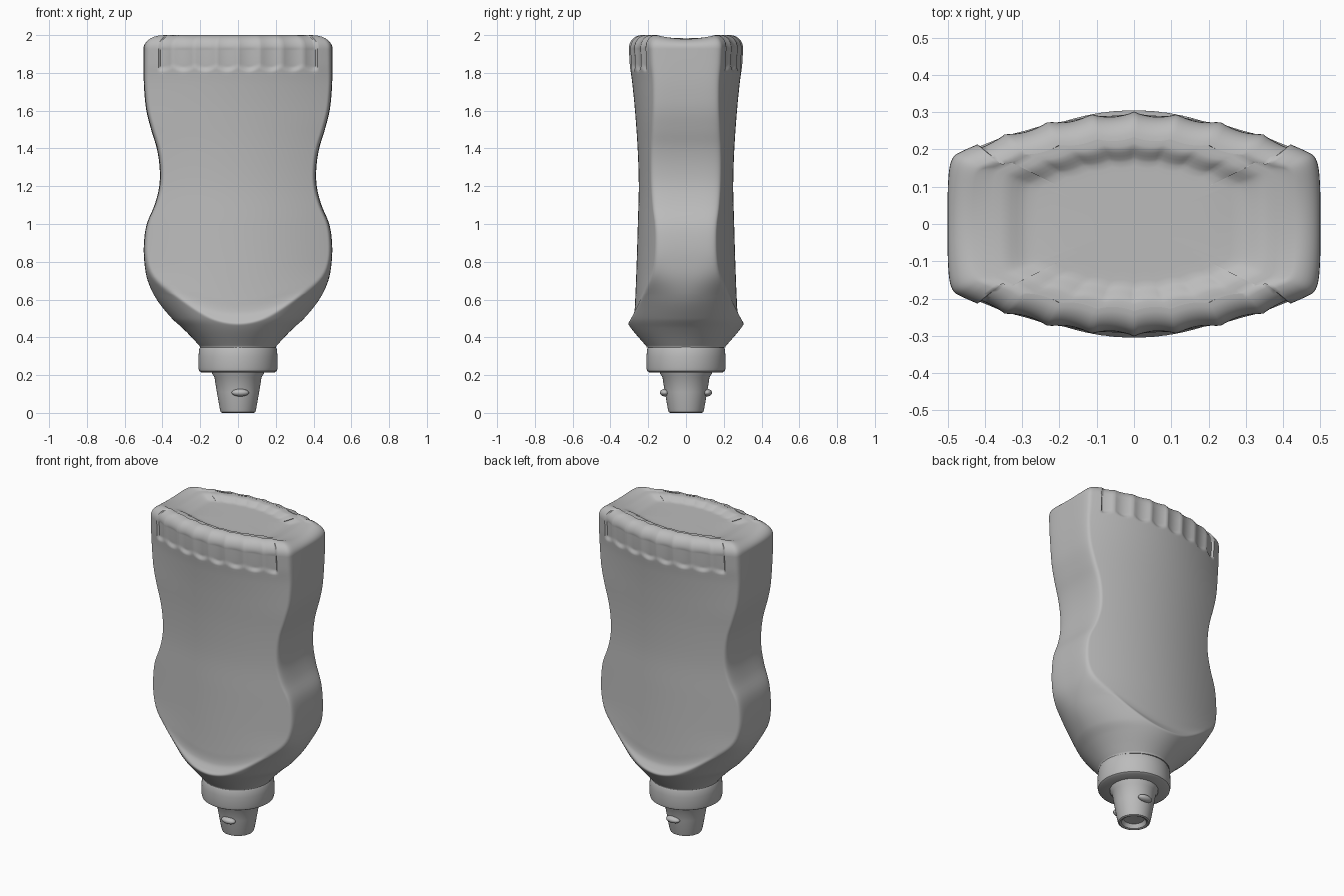
import bpy, bmesh, math

if "Cube" in bpy.data.objects:
    bpy.data.objects.remove(bpy.data.objects["Cube"])

grey = bpy.data.materials.new("plain grey")
grey.diffuse_color = (0.5, 0.5, 0.5, 1)
grey.use_nodes = True
grey.node_tree.nodes["Principled BSDF"].inputs["Base Color"].default_value = grey.diffuse_color
SIDES = 256


def table(points, z):
    """Smooth curve through (z, value) points."""
    if z <= points[0][0]:
        return points[0][1]
    if z >= points[-1][0]:
        return points[-1][1]
    n = len(points) - 1
    i = max(j for j in range(n) if points[j][0] <= z)

    def slope(j):
        a, b = points[max(j - 1, 0)], points[min(j + 1, n)]
        return (b[1] - a[1]) / (b[0] - a[0])
    (z0, v0), (z1, v1) = points[i], points[i + 1]
    h = z1 - z0
    t = (z - z0) / h
    return ((2*t**3 - 3*t*t + 1) * v0 + (t**3 - 2*t*t + t) * h * slope(i)
            + (3*t*t - 2*t**3) * v1 + (t**3 - t*t) * h * slope(i + 1))


def smooth(a, b, v):
    t = min(max((v - a) / (b - a), 0), 1)
    return t * t * (3 - 2 * t)


def soft_min(a, b, k):
    h = max(k - abs(a - b), 0) / k
    return min(a, b) - h * h * k / 4


def loft(name, rings, angle=40):
    """Skin a stack of closed rings and cap both ends."""
    bm = bmesh.new()
    rows = [[bm.verts.new(p) for p in ring] for ring in rings]
    n = len(rows[0])
    for a, b in zip(rows, rows[1:]):
        for i in range(n):
            j = (i + 1) % n
            bm.faces.new((a[i], a[j], b[j], b[i]))
    bm.faces.new(rows[0][::-1])
    bm.faces.new(rows[-1])
    bmesh.ops.recalc_face_normals(bm, faces=bm.faces)
    me = bpy.data.meshes.new(name)
    bm.to_mesh(me)
    bm.free()
    return finish(bpy.data.objects.new(name, me), angle)


def finish(ob, angle=40):
    if ob.name not in bpy.context.collection.objects:
        bpy.context.collection.objects.link(ob)
    ob.data.materials.append(grey)
    bpy.ops.object.select_all(action='DESELECT')
    ob.select_set(True)
    bpy.context.view_layer.objects.active = ob
    bpy.ops.object.shade_smooth_by_angle(angle=math.radians(angle))
    return ob


def lathe(name, profile, n=64):
    return loft(name, [[(r * math.cos(2*math.pi*i/n), r * math.sin(2*math.pi*i/n), z)
                        for i in range(n)] for r, z in profile])


# bottle outline: half width, full depth, face depth and squareness by height
WIDTH = [(.35, .20), (.4, .245), (.45, .295), (.5, .35), (.6, .43), (.7, .478), (.8, .496),
         (.9, .498), (1, .483), (1.1, .442), (1.2, .417), (1.3, .415), (1.4, .43),
         (1.5, .46), (1.6, .485), (1.7, .496), (1.8, .5), (2, .5)]
DEPTH = [(.35, .208), (.47, .306), (.55, .332), (.7, .34), (2, .345)]
FACE = [(.35, .335), (.46, .315), (.49, .295), (.53, .275), (.6, .269), (.8, .261), (1, .255),
        (1.2, .25), (1.4, .256), (1.6, .27), (1.75, .285), (1.85, .298), (2, .304)]
SQUARE = [(.35, 2), (.62, 2.05), (.85, 3.6), (2, 4)]
PITCH = .115


def section(z):
    w, d, n = table(WIDTH, z), table(DEPTH, z), table(SQUARE, z)
    ring = []
    for i in range(SIDES):
        a = 2 * math.pi * i / SIDES
        c, s = math.cos(a), math.sin(a)
        r = (abs(c)**n + abs(s)**n) ** (-1 / n)
        x, y = w * c * r, d * abs(s) * r
        # label faces slice the body
        face = table(FACE, z - .9 * x * x * (1 - smooth(.6, .8, z)))
        face -= (.42 + .08 * smooth(1.5, 1.9, z)) * x * x
        y = soft_min(y, face, .01 + .035 * smooth(.6, .9, z))
        # scalloped grip flutes near the base, with rounded lower ends
        if abs(x) < 3.6 * PITCH and abs(s) > .2:
            arch = abs(math.sin(math.pi * x / PITCH))
            low = 1.835 - .025 * arch
            y -= .014 * arch**.8 * smooth(low - .008, low + .022, z) * (1 - smooth(1.92, 1.975, z))
        ring.append((x, math.copysign(y, s) if abs(s) > 1e-9 else 0, z))
    return ring


# squeeze bottle body, rounded over into a dished base
heights = [.345 + .006 * i for i in range(48)]
heights += [.633 + .0225 * i for i in range(52)]
heights += [1.8 + .006 * i for i in range(23)]
rings = [section(z) for z in heights]
outer = rings[-1]
R = 2 - heights[-1]
steps = [(R * (1 - math.cos(t * math.pi / 16)), R * math.sin(t * math.pi / 16)) for t in range(1, 9)]
scales = [.8, .76, .72, .69, .66, .63, .6, .57, .52, .45, .35, .2, .05]
for inset, rise in steps:
    rings.append([(x * (1 - inset / .5), y * (1 - inset / .3), heights[-1] + rise
                   - .02 * max(0, 1 - (y / .2)**2) * rise / R) for x, y, z in outer])
rim = 1 - R / .5
for k in scales:
    ring = []
    for x, y, z in outer:
        px, py = x * k, y * k
        saddle = .02 * max(0, 1 - (py / .2)**2) * smooth(.1, .45, abs(px))
        saddle = max(saddle, .004)
        ring.append((px, py, 2 - saddle - .026 * (1 - smooth(.55, .72, k))))
    rings.append(ring)
loft("bottle_body", rings, 60)

# screw cap collar
lathe("cap_collar", [(.10, .215), (.195, .215), (.206, .222), (.21, .24), (.209, .3),
                     (.206, .335), (.2, .349), (.188, .355), (.1, .355)])

# tapered nozzle with hollow tip
lathe("nozzle", [(.02, .03), (.06, .028), (.072, .004), (.082, 0), (.091, .004), (.096, .02),
                 (.112, .11), (.125, .19), (.138, .208), (.14, .22), (.05, .22)])

# small snap tabs on the nozzle
for label, side in (("front", -1), ("back", 1)):
    bpy.ops.mesh.primitive_uv_sphere_add(segments=20, ring_count=12, radius=1,
                                         location=(.012, side * .112, .107))
    tab = bpy.context.object
    tab.name = label + "_snap_tab"
    tab.scale = (.046, .026, .02)
    finish(tab)
